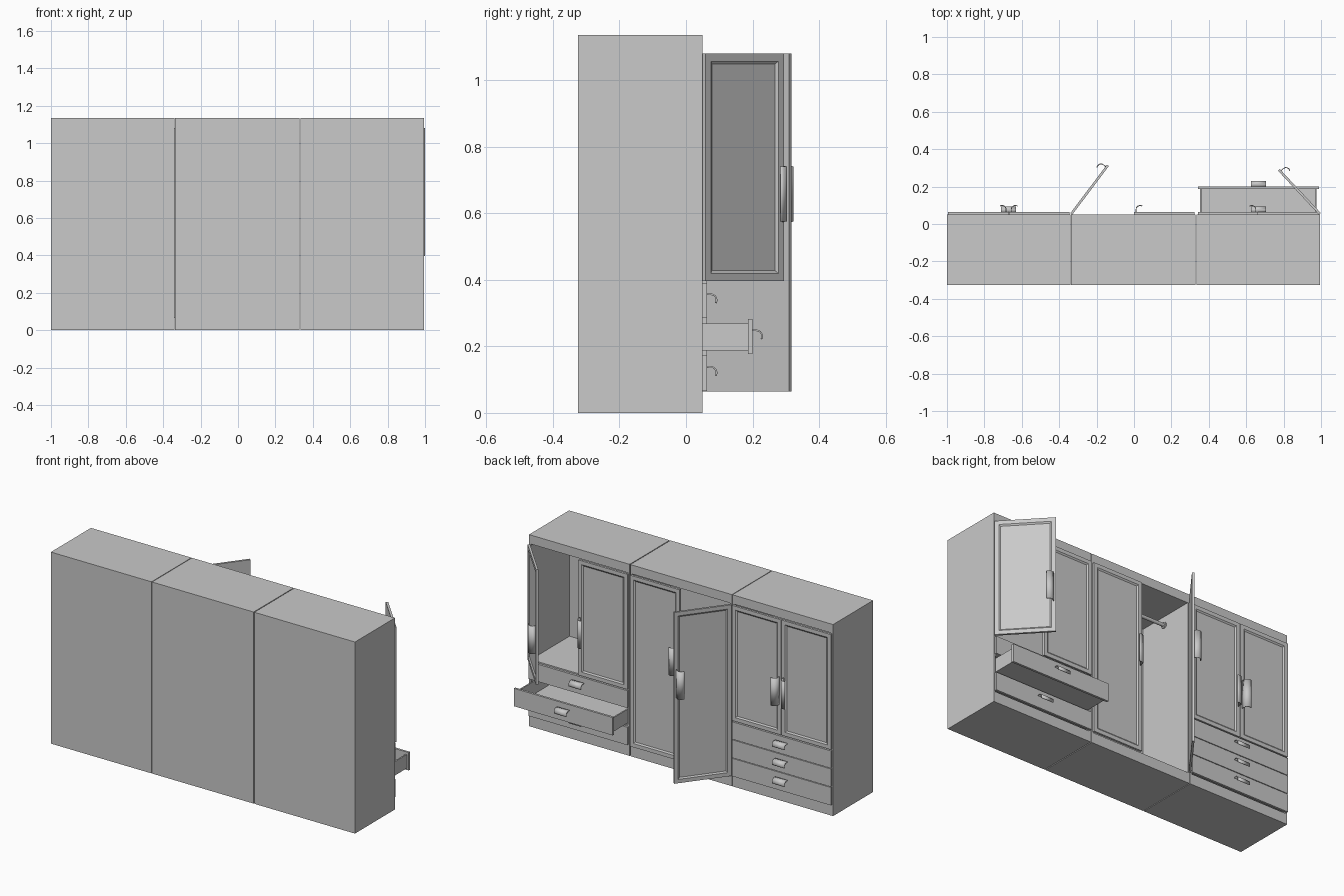
import bpy, bmesh, math
from mathutils import Matrix, Vector

if "Cube" in bpy.data.objects:
    bpy.data.objects.remove(bpy.data.objects["Cube"], do_unlink=True)

GREY = (0.588, 0.588, 0.588, 1)
mat = bpy.data.materials.new("plain grey")
mat.use_nodes = True
mat.diffuse_color = GREY
mat.node_tree.nodes["Principled BSDF"].inputs["Base Color"].default_value = GREY

FRONT, BACK, HEIGHT = -0.325, 0.05, 1.136
BASE, SHELF, LINTEL = 0.062, 0.39, 1.083
WALL, THICK = 0.012, 0.013
ROWS = [0.065, 0.175, 0.285, 0.392]


def finish(bm, name, loc=(0, 0, 0), turn=0):
    bmesh.ops.recalc_face_normals(bm, faces=bm.faces)
    mesh = bpy.data.meshes.new(name)
    bm.to_mesh(mesh)
    bm.free()
    mesh.materials.append(mat)
    ob = bpy.data.objects.new(name, mesh)
    bpy.context.collection.objects.link(ob)
    ob.location = loc
    ob.rotation_euler.z = turn
    return ob


def box(bm, x0, x1, y0, y1, z0, z1):
    centre = Vector((x0 + x1, y0 + y1, z0 + z1)) / 2
    size = Matrix.Diagonal((x1 - x0, y1 - y0, z1 - z0, 1))
    bmesh.ops.create_cube(bm, size=1, matrix=Matrix.Translation(centre) @ size)


# Hooked pull: a curled sheet that rises off the face and bends to one side
def pull(name, length, side, upright, loc, turn=0, scale=1):
    bm = bmesh.new()
    path = [(0, 0), (0, 0.016)]
    for i in range(7):
        a = math.pi - i * math.radians(20)
        path.append((0.022 + 0.022 * math.cos(a), 0.016 + 0.020 * math.sin(a)))
    rows = []
    for u, v in path:
        u, v = u * side * scale, v * scale
        if upright:
            rows.append([bm.verts.new((u, v, s * length / 2)) for s in (-1, 1)])
        else:
            rows.append([bm.verts.new((s * length / 2, v, u)) for s in (-1, 1)])
    for a, b in zip(rows, rows[1:]):
        bm.faces.new((a[0], a[1], b[1], b[0]))
    ob = finish(bm, name, loc, turn)
    for p in ob.data.polygons:
        p.use_smooth = True
    solid = ob.modifiers.new("thickness", "SOLIDIFY")
    solid.thickness = 0.005
    solid.offset = 0
    return ob


# Framed door: hinge at the origin, reaching towards side * x
def door(name, hinge_x, width, side, z0, z1, turn=0):
    bm = bmesh.new()
    box(bm, min(0, side * width), max(0, side * width), 0, THICK, z0, z1)
    bm.normal_update()
    outer = [f for f in bm.faces if f.normal.y > 0.9]
    bmesh.ops.inset_region(bm, faces=outer, thickness=0.032)
    bmesh.ops.inset_region(bm, faces=outer, thickness=0.012, depth=-0.006)
    loc = Vector((hinge_x, BACK, 0))
    finish(bm, name, loc, turn)
    spot = Vector((side * (width - 0.012), THICK, 0.658))
    pull(name + "_handle", 0.165, -side, True,
         loc + Matrix.Rotation(turn, 3, "Z") @ spot, turn)


# Hollow cabinet shell, with shelves where it holds drawers
def carcass(name, x0, x1, drawers):
    bm = bmesh.new()
    box(bm, x0, x0 + WALL, FRONT, BACK, 0, HEIGHT)
    box(bm, x1 - WALL, x1, FRONT, BACK, 0, HEIGHT)
    a, b = x0 + WALL, x1 - WALL
    box(bm, a, b, FRONT, FRONT + WALL, 0, HEIGHT)
    box(bm, a, b, FRONT + WALL, BACK, 0, BASE)
    box(bm, a, b, FRONT + WALL, BACK, LINTEL, HEIGHT)
    if drawers:
        for z in ROWS[1:]:
            box(bm, a, b, FRONT + WALL, BACK, z - 0.004, z + 0.006)
    finish(bm, name)


# Open-topped drawer with an overlapping front and a pull
def drawer(name, x0, x1, z0, z1, slide=0):
    bm = bmesh.new()
    y = BACK + slide
    box(bm, x0, x1, y, y + THICK, z0, z1)
    a, b, back = x0 + 0.012, x1 - 0.012, y - 0.34
    low, high = z0 + 0.010, z1 - 0.014
    box(bm, a, b, back, y, low, low + 0.006)
    box(bm, a, a + 0.008, back, y, low, high)
    box(bm, b - 0.008, b, back, y, low, high)
    box(bm, a, b, back, back + 0.008, low, high)
    finish(bm, name)
    pull(name + "_handle", 0.08, -1, False,
         ((x0 + x1) / 2, y + THICK, (z0 + z1) / 2 + 0.018), scale=0.8)


UNITS = {"right": (-1.0, -0.34), "middle": (-0.336, 0.33), "left": (0.335, 0.995)}
OPEN_DOORS = {("middle", -1): math.radians(53), ("left", 1): math.radians(-47)}

for unit, (x0, x1) in UNITS.items():
    has_drawers = unit != "middle"
    carcass(unit + "_cabinet", x0, x1, has_drawers)
    a, b = x0 + 0.006, x1 - 0.006
    width = (b - a) / 2 - 0.002
    bottom = 0.397 if has_drawers else 0.065
    for end, label, hinge in ((-1, "right", a), (1, "left", b)):
        door(f"{unit}_cabinet_{label}_door", hinge, width, -end, bottom, 1.08,
             OPEN_DOORS.get((unit, end), 0))
    if has_drawers:
        for i, label in enumerate(("lower", "centre", "upper")):
            pulled = 0.137 if (unit, label) == ("left", "centre") else 0
            drawer(f"{unit}_{label}_drawer", a, b, ROWS[i] + 0.002,
                   ROWS[i + 1] - 0.002, pulled)

# Hanging rail with end flanges inside the middle cabinet
bm = bmesh.new()
x0, x1 = UNITS["middle"]
x0, x1 = x0 + WALL, x1 - WALL
for centre, length, radius in (((x0 + x1) / 2, x1 - x0, 0.010),
                               (x0 + 0.004, 0.008, 0.018),
                               (x1 - 0.004, 0.008, 0.018)):
    place = Matrix.Translation((centre, -0.14, 1.03)) @ Matrix.Rotation(math.pi / 2, 4, "Y")
    bmesh.ops.create_cone(bm, cap_ends=True, segments=16, radius1=radius,
                          radius2=radius, depth=length, matrix=place)
rail = finish(bm, "hanging_rail")
for p in rail.data.polygons:
    p.use_smooth = len(p.vertices) == 4
